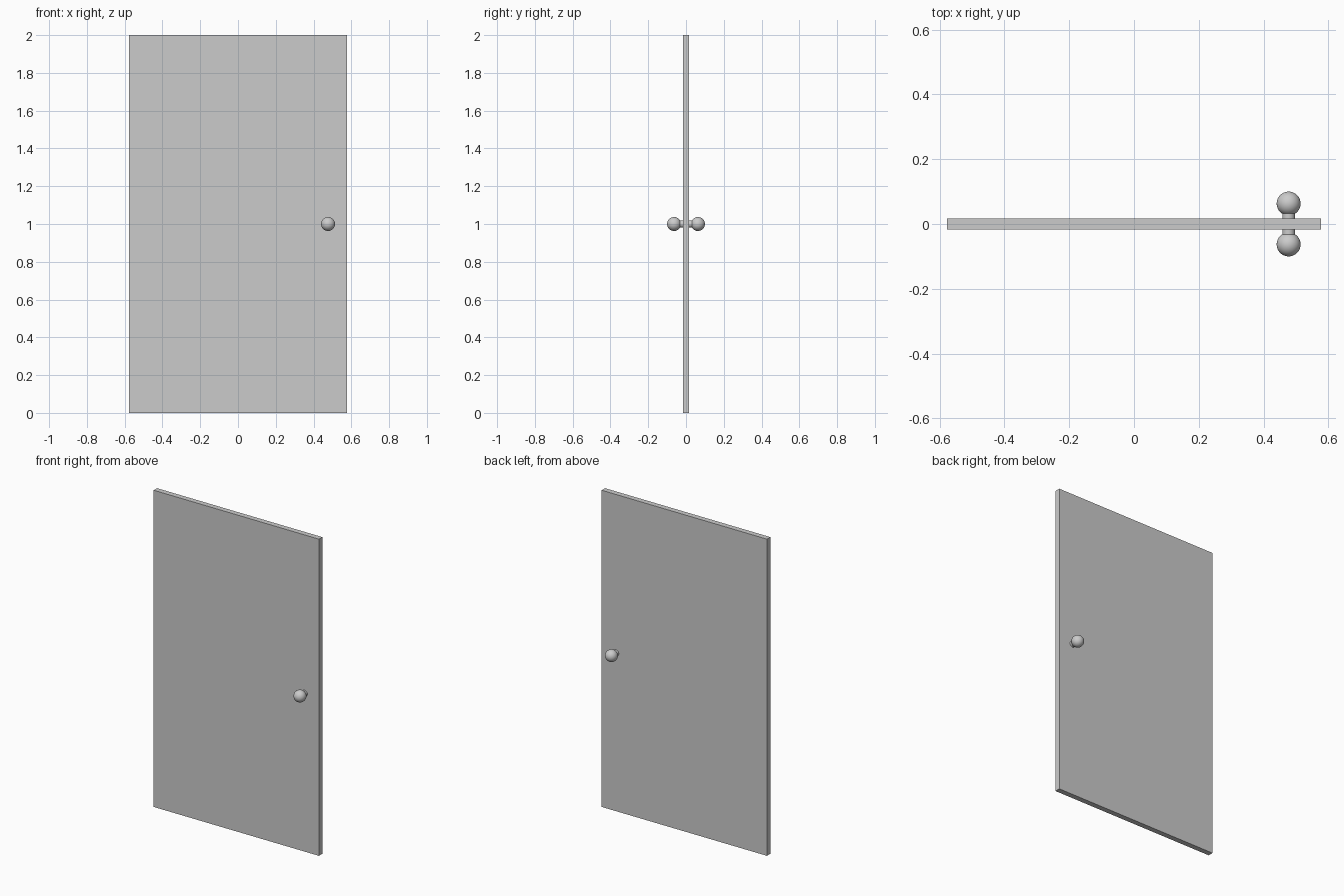
import bpy
from math import radians

if "Cube" in bpy.data.objects:
    bpy.data.objects.remove(bpy.data.objects["Cube"])

KNOB_X, KNOB_Z = 0.477, 1.0

# door slab
bpy.ops.mesh.primitive_cube_add(size=1, location=(0, 0, 1))
panel = bpy.context.object
panel.name = "door_panel"
panel.scale = (1.154, 0.034, 2.0)
bpy.ops.object.transform_apply(location=False, rotation=False, scale=True)

# spindle running through the slab
bpy.ops.mesh.primitive_cylinder_add(vertices=32, radius=0.0195, depth=0.11,
                                    location=(KNOB_X, 0, KNOB_Z),
                                    rotation=(radians(90), 0, 0))
bpy.context.object.name = "knob_spindle"
bpy.ops.object.shade_smooth_by_angle(angle=radians(40))

# round knob on each side
for name, side in (("front_knob", -1), ("back_knob", 1)):
    bpy.ops.mesh.primitive_uv_sphere_add(segments=32, ring_count=16, radius=0.037,
                                         location=(KNOB_X, side * 0.063, KNOB_Z),
                                         rotation=(radians(90), 0, 0))
    bpy.context.object.name = name
    bpy.ops.object.shade_smooth()
